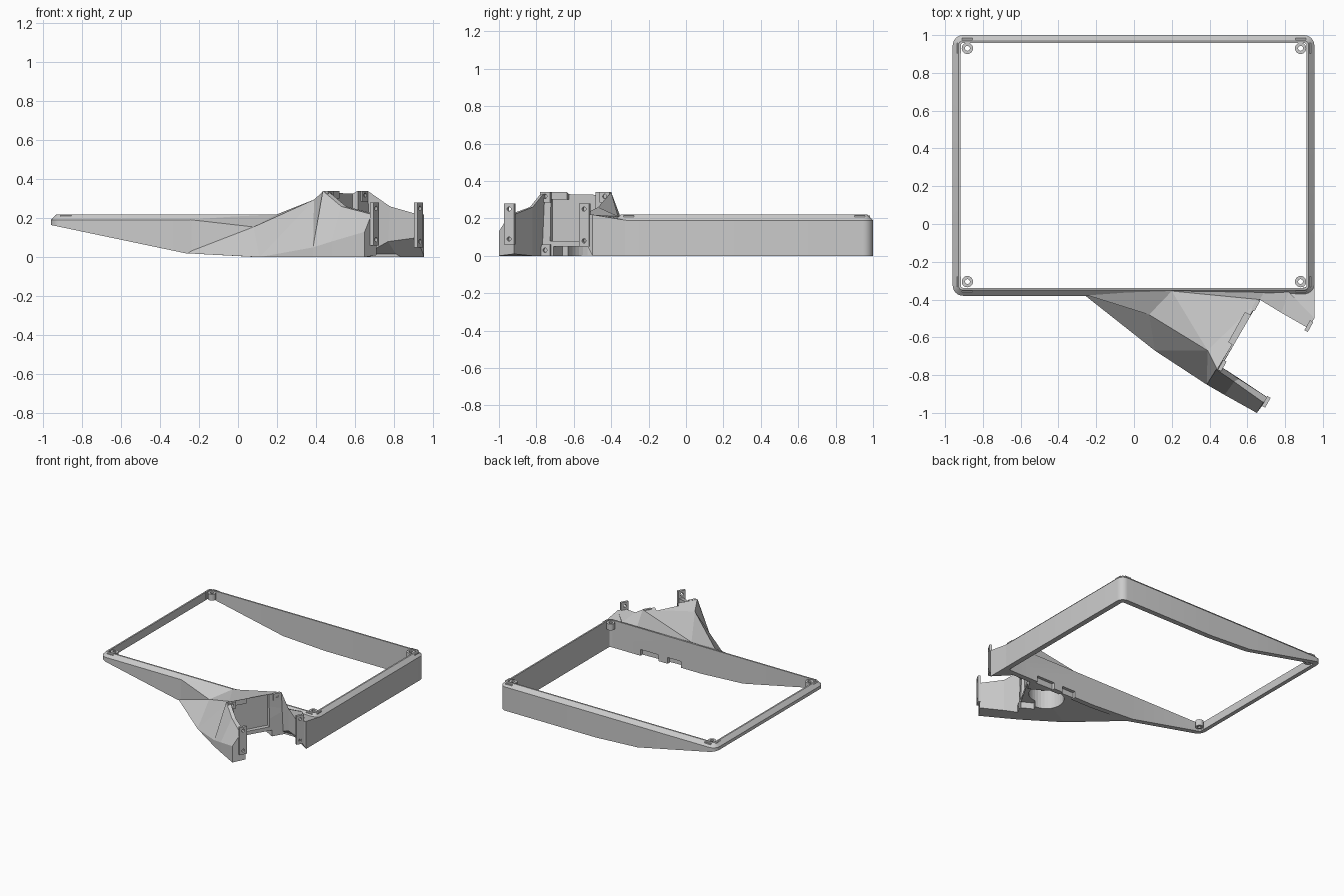
import bpy, bmesh, math
from mathutils import Vector, Matrix

if "Cube" in bpy.data.objects:
    bpy.data.objects.remove(bpy.data.objects["Cube"])

grey = bpy.data.materials.new("light_grey")
grey.use_nodes = True
grey.diffuse_color = (0.6, 0.6, 0.6, 1)
grey.node_tree.nodes["Principled BSDF"].inputs["Base Color"].default_value = (0.6, 0.6, 0.6, 1)


def make(name, bm):
    bmesh.ops.recalc_face_normals(bm, faces=bm.faces)
    me = bpy.data.meshes.new(name)
    bm.to_mesh(me)
    bm.free()
    ob = bpy.data.objects.new(name, me)
    bpy.context.collection.objects.link(ob)
    me.materials.append(grey)
    return ob


def loft(name, sections, cyclic=False):
    """Bridge equal-length loops; close into a ring or cap both ends."""
    bm = bmesh.new()
    loops = [[bm.verts.new(p) for p in s] for s in sections]
    n = len(loops[0])
    pairs = list(zip(loops, loops[1:])) + ([(loops[-1], loops[0])] if cyclic else [])
    for a, b in pairs:
        for i in range(n):
            j = (i + 1) % n
            bm.faces.new((a[i], a[j], b[j], b[i]))
    if not cyclic:
        bm.faces.new(loops[0])
        bm.faces.new(loops[-1])
    return make(name, bm)


def box(name, lo, hi, matrix=Matrix()):
    bm = bmesh.new()
    bmesh.ops.create_cube(bm, size=1)
    lo, hi = Vector(lo), Vector(hi)
    for v in bm.verts:
        v.co = matrix @ Vector([l + (c + 0.5) * (h - l) for l, h, c in zip(lo, hi, v.co)])
    return make(name, bm)


def rod(name, center, radius, depth, matrix=Matrix(), sides=20):
    bm = bmesh.new()
    bmesh.ops.create_cone(bm, cap_ends=True, segments=sides, radius1=radius,
                          radius2=radius, depth=depth)
    bmesh.ops.transform(bm, verts=bm.verts, matrix=Matrix.Translation(center) @ matrix)
    return make(name, bm)


def cut(ob, cutters):
    for c in cutters:
        c.hide_render = True
        mod = ob.modifiers.new("cut", "BOOLEAN")
        mod.operation, mod.solver, mod.object = "DIFFERENCE", "EXACT", c
        bpy.context.view_layer.objects.active = ob
        bpy.ops.object.modifier_apply(modifier=mod.name)
    for c in cutters:
        bpy.data.objects.remove(c)


# Rectangular frame with a sloping underside
X0, X1, Y0, Y1, TOP = -0.96, 0.955, -0.38, 1.0, 0.22
BREAKS = (-0.27, 0.1)


def floor_z(x):
    if x < BREAKS[0]:
        return 0.02 + (BREAKS[0] - x) * 0.21
    return max(0, 0.02 * (BREAKS[1] - x) / (BREAKS[1] - BREAKS[0]))


def outline(inset, height):
    r = max(0.055 - inset, 0.008)
    x0, x1, y0, y1 = X0 + inset, X1 - inset, Y0 + inset, Y1 - inset
    pts = []
    for k, (cx, cy) in enumerate([(x0 + r, y0 + r), (x1 - r, y0 + r),
                                  (x1 - r, y1 - r), (x0 + r, y1 - r)]):
        for i in range(7):
            a = math.pi * (1 + k / 2 + i / 12)
            pts.append((cx + r * math.cos(a), cy + r * math.sin(a)))
        if k == 0:
            pts += [(x, y0) for x in BREAKS]
        if k == 2:
            pts += [(x, y1) for x in reversed(BREAKS)]
    return [(x, y, floor_z(x) if height is None else height) for x, y in pts]


frame = loft("frame", [outline(0, None), outline(0, 0.19), outline(0.03, TOP),
                       outline(0.042, TOP), outline(0.042, None)], cyclic=True)
cut(frame, [box("notch", (a, -0.5, -0.1), (b, -0.3, 0.05))
            for a, b in ((0.28, 0.4), (0.48, 0.64))])

# Corner screw bosses
for sx in (-1, 1):
    for y, wall in ((0.93, 1), (-0.305, -1)):
        x = 0.882 * sx
        boss = rod("screw_boss", (x, y, 0.19), 0.03, 0.05)
        cut(boss, [rod("hole", (x, y, 0.19), 0.013, 0.2)])
        for part, dx, dy in (("boss_side_web", 0.045, 0), ("boss_end_web", 0, 0.045)):
            ex, ey = x + sx * dx, y + wall * dy
            tx, ty = (0.01, 0.028) if dx else (0.028, 0.01)
            box(part, (ex - tx, ey - ty, 0.165), (ex + tx, ey + ty, 0.215))

# Faceted housing in front of the frame
P = {"a_low": (-0.27, -0.37, 0.02), "a_top": (-0.27, -0.37, 0.195),
     "knee": (0.08, -0.48, 0.155), "rise": (0.2, -0.355, 0.22),
     "foot": (0.11, -0.67, 0), "crest": (0.39, -0.67, 0.295),
     "toe": (0.385, -0.85, 0.05), "toe_low": (0.385, -0.85, 0),
     "peak": (0.44, -0.77, 0.34), "peak_end": (0.665, -0.4, 0.34),
     "lip_low": (0.43, -0.81, 0), "back_top": (0.69, -0.36, 0.2),
     "back_low": (0.69, -0.36, 0)}
FACES = ["a_low a_top knee", "a_top rise knee", "a_low knee foot", "knee crest foot",
         "knee rise crest", "foot crest toe", "foot toe toe_low", "crest peak toe",
         "crest rise peak_end", "crest peak_end peak", "rise back_top peak_end",
         "a_top back_top rise", "a_low back_low back_top a_top",
         "peak peak_end back_top", "peak back_top back_low lip_low",
         "toe peak lip_low toe_low", "a_low foot toe_low lip_low back_low"]
bm = bmesh.new()
verts = {k: bm.verts.new(p) for k, p in P.items()}
for f in FACES:
    bm.faces.new([verts[k] for k in f.split()])
bmesh.ops.triangulate(bm, faces=bm.faces)
housing = make("housing", bm)

# Mouth axes: x points out of the mouth, y runs along it
mouth = Matrix.Translation((0.45, -0.78, 0)) @ Matrix.Rotation(math.radians(-29), 4, "Z")
across = mouth.to_3x3().to_4x4() @ Matrix.Rotation(math.pi / 2, 4, "Y")
cut(housing, [
    box("recess", (-0.03, 0.06, 0.08), (0.2, 0.34, 0.30), mouth),
    box("top_slot", (-0.03, 0.16, 0.28), (0.2, 0.34, 0.5), mouth),
    box("low_slot", (-0.1, 0.08, -0.1), (0.2, 0.36, 0.05), mouth),
    rod("hollow", (0.42, -0.5, 0), 0.13, 0.32, sides=32),
])


def screw_plate(name, s, z0, z1, holes, out, half=0.03):
    plate = box(name, (out - 0.02, s - half, z0), (out, s + half, z1), mouth)
    cut(plate, [rod("hole", mouth @ Vector((out, s, h)), 0.012, 0.2, across)
                for h in holes])


# Left and right arms reaching out from the mouth
loft("front_arm", [
    [(0.385, -0.85, 0), (0.385, -0.85, 0.05), (0.435, -0.77, 0.34), (0.46, -0.755, 0.34), (0.45, -0.77, 0)],
    [(0.48, -0.905, 0), (0.48, -0.905, 0.08), (0.53, -0.835, 0.26), (0.555, -0.82, 0.26), (0.56, -0.82, 0)],
    [(0.65, -1.0, 0), (0.65, -1.0, 0.13), (0.685, -0.945, 0.22), (0.71, -0.92, 0.22), (0.71, -0.92, 0.01)]])
loft("side_arm", [
    [(0.665, -0.4, 0.34), (0.68, -0.4, 0.03), (0.69, -0.36, 0), (0.69, -0.36, 0.2)],
    [(0.78, -0.47, 0.26), (0.77, -0.46, 0.08), (0.82, -0.36, 0), (0.82, -0.36, 0.21)],
    [(0.92, -0.55, 0.22), (0.92, -0.55, 0.1), (0.955, -0.5, 0), (0.955, -0.5, 0.22)]])
loft("side_arm_root", [
    [(0.82, -0.36, 0), (0.955, -0.5, 0), (0.955, -0.32, 0)],
    [(0.82, -0.36, 0.2), (0.955, -0.5, 0.22), (0.955, -0.32, 0.19)]])

# Screw plates on the arm ends and at the mouth corners
screw_plate("front_arm_plate", -0.02, 0.06, 0.28, (0.09, 0.25), 0.307)
screw_plate("side_arm_plate", 0.44, 0.05, 0.28, (0.08, 0.25), 0.31)
screw_plate("mouth_upper_plate", 0.035, 0.285, 0.34, (0.318,), 0.01)
screw_plate("mouth_lower_plate", 0.035, 0, 0.06, (0.03,), 0.01)
screw_plate("mouth_back_plate", 0.40, 0.285, 0.34, (0.318,), 0.01)

# Smooth rounded corners, crisp edges
for ob in bpy.context.selected_objects:
    ob.select_set(False)
for ob in (frame,):
    ob.select_set(True)
    bpy.context.view_layer.objects.active = ob
    bpy.ops.object.shade_smooth_by_angle(angle=math.radians(30))
